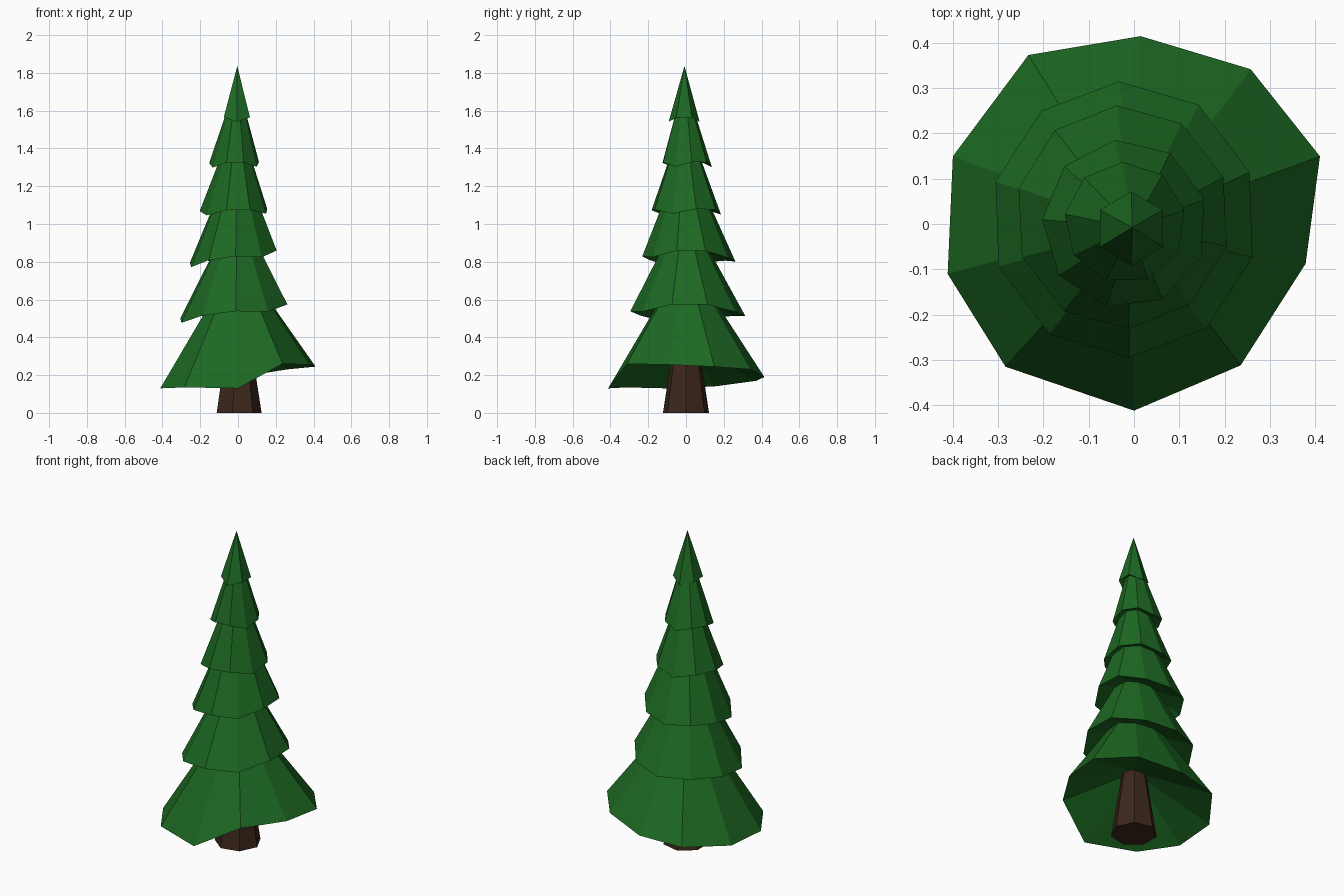
import bpy, bmesh
from math import sin, cos, radians, tau

if "Cube" in bpy.data.objects:
    bpy.data.objects.remove(bpy.data.objects["Cube"])


def material(name, rgb):
    m = bpy.data.materials.new(name)
    m.diffuse_color = (*rgb, 1)
    m.use_nodes = True
    m.node_tree.nodes["Principled BSDF"].inputs["Base Color"].default_value = m.diffuse_color
    return m


GREEN = material("needles", (0.012, 0.14, 0.016))
BROWN = material("bark", (0.045, 0.02, 0.011))


def make_object(name, bm, mat):
    bmesh.ops.recalc_face_normals(bm, faces=bm.faces)
    mesh = bpy.data.meshes.new(name)
    bm.to_mesh(mesh)
    bm.free()
    mesh.materials.append(mat)
    bpy.context.collection.objects.link(bpy.data.objects.new(name, mesh))


def branch_tier(name, rim, tip, hollow):
    """Faceted cone with an uneven rim and a shallow hollow underside."""
    bm = bmesh.new()
    ring = [bm.verts.new(p) for p in rim]
    top, under = bm.verts.new(tip), bm.verts.new(hollow)
    for a, b in zip(ring, ring[1:] + ring[:1]):
        bm.faces.new((a, b, top))
        bm.faces.new((b, a, under))
    make_object(name, bm, GREEN)


# Trunk: seven-sided taper
bm = bmesh.new()
rings = [[bm.verts.new((r * cos(tau * i / 7), r * sin(tau * i / 7), z)) for i in range(7)]
         for r, z in ((0.125, 0), (0.055, 0.45))]
bm.faces.new(rings[0])
bm.faces.new(rings[1])
for i in range(7):
    j = (i + 1) % 7
    bm.faces.new((rings[0][i], rings[0][j], rings[1][j], rings[1][i]))
make_object("trunk", bm, BROWN)

# Lowest tier: swept-up skirt (angle, radius, height)
skirt = [(88, .415, .19), (122, .44, .17), (159.5, .427, .14), (195, .426, .13), (228, .424, .135),
         (270, .412, .13), (307, .391, .26), (347, .389, .255), (20, .437, .245), (53, .428, .23)]
branch_tier("lowest_branches",
            [(r * cos(radians(a)), r * sin(radians(a)), z) for a, r, z in skirt],
            (0, 0, .83), (0, 0, .38))

# Upper tiers: centre x, y, radius x, y, sides, start angle, rim z, tilt, tip z
tiers = [
    (-.022, .010, .295, .305, 10, 92, .525, .13, 1.10),
    (-.025, .015, .238, .247, 10, 93, .815, .14, 1.40),
    (-.020, .000, .183, .187, 9, 97, 1.062, .03, 1.58),
    (-.020, .003, .134, .134, 9, 92, 1.313, .02, 1.76),
    (-.006, -.010, .080, .082, 6, 90, 1.553, .0, 1.836),
]
for n, (cx, cy, rx, ry, sides, start, z, tilt, tip) in enumerate(tiers, 2):
    rim = []
    for i in range(sides):
        a = radians(start) + tau * i / sides
        wobble = 0.012 * (-1 if i % 3 == 0 else 1)
        rim.append((cx + rx * cos(a), cy + ry * sin(a), z + tilt * rx * cos(a) + wobble))
    branch_tier(f"branches_{n}", rim, (-.004, -.008, tip), (cx, cy, z + rx * .4))
